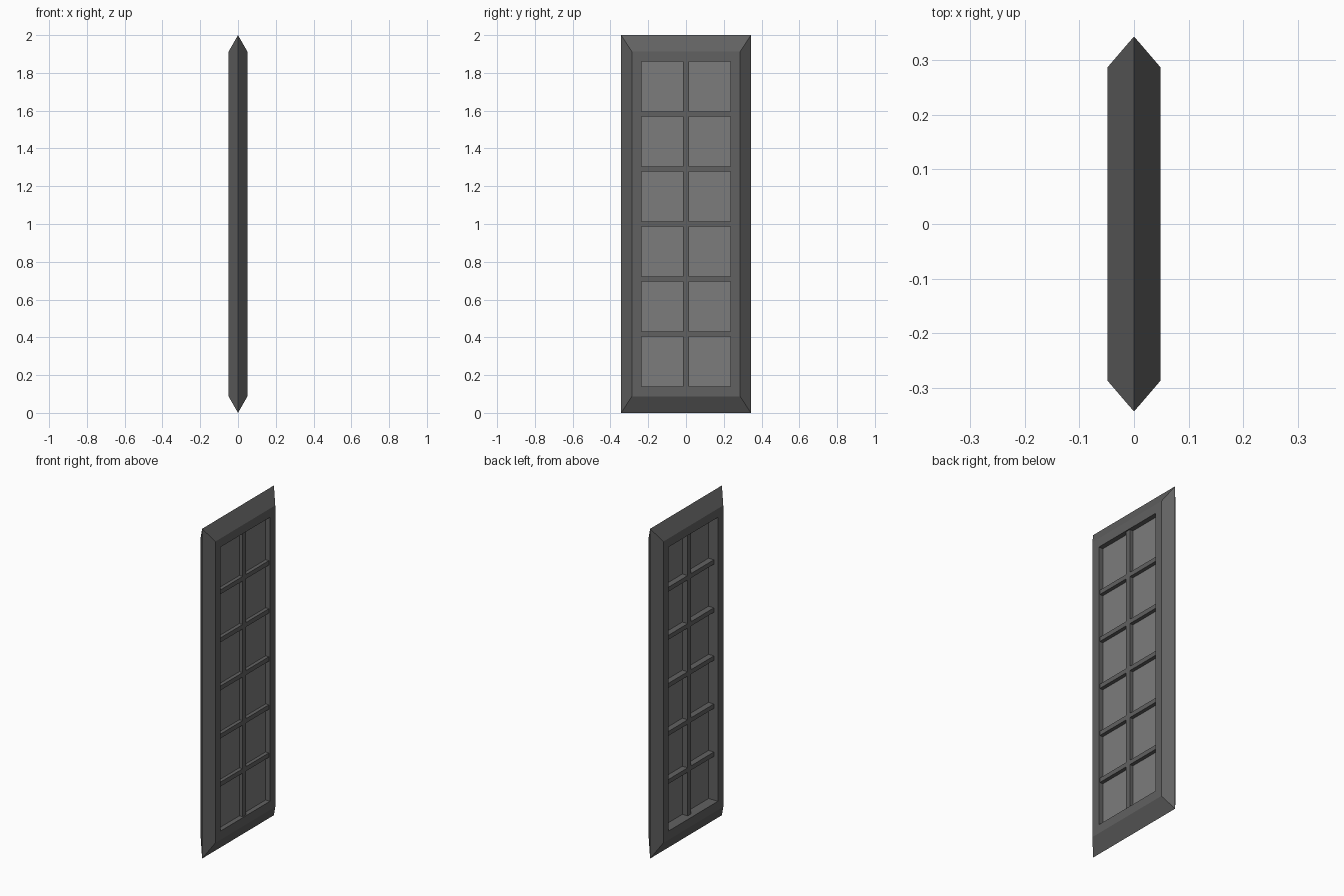
import bpy, bmesh

if "Cube" in bpy.data.objects:
    bpy.data.objects.remove(bpy.data.objects["Cube"])


def material(name, v):
    m = bpy.data.materials.new(name)
    m.diffuse_color = (v, v, v, 1)
    m.use_nodes = True
    m.node_tree.nodes["Principled BSDF"].inputs["Base Color"].default_value = m.diffuse_color
    return m


frame_grey = material("frame_grey", 0.12)
pane_grey = material("pane_grey", 0.2)


def add_object(name, bm, mat):
    bmesh.ops.recalc_face_normals(bm, faces=bm.faces)
    me = bpy.data.meshes.new(name)
    bm.to_mesh(me)
    bm.free()
    me.materials.append(mat)
    ob = bpy.data.objects.new(name, me)
    bpy.context.collection.objects.link(ob)
    return ob


def box(name, x, y, z, mat):
    bm = bmesh.new()
    bmesh.ops.create_cube(bm, size=1)
    for v in bm.verts:
        v.co = [lo + (c + 0.5) * (hi - lo) for c, (lo, hi) in zip(v.co, (x, y, z))]
    return add_object(name, bm, mat)


MID = 1.0                   # height of the window centre
OPEN_Y, OPEN_Z = 0.236, 0.861
BAR_X = (-0.022, 0.042)     # depth of the glazing bars

# Outer frame: one closed profile carried round the four mitred corners
profile = [(0.0, 0.344, 1.0), (0.049, 0.287, 0.914), (0.049, OPEN_Y, OPEN_Z),
           (-0.049, OPEN_Y, OPEN_Z), (-0.049, 0.287, 0.914)]
bm = bmesh.new()
rings = [[bm.verts.new((x, sy * hy, MID + sz * hz))
          for sy, sz in ((-1, -1), (1, -1), (1, 1), (-1, 1))]
         for x, hy, hz in profile]
for i, ring in enumerate(rings):
    nxt = rings[(i + 1) % len(rings)]
    for j in range(4):
        k = (j + 1) % 4
        bm.faces.new((ring[j], ring[k], nxt[k], nxt[j]))
add_object("window_frame", bm, frame_grey)

# Glass pane
box("glass_pane", (0.014, 0.020), (-OPEN_Y, OPEN_Y),
    (MID - OPEN_Z, MID + OPEN_Z), pane_grey)

# Upright glazing bar
HALF = 0.015
box("upright_bar", BAR_X, (-HALF, HALF), (MID - OPEN_Z, MID + OPEN_Z), frame_grey)

# Cross bars, in two halves that butt against the upright
for i in range(-2, 3):
    z = MID + i * 0.2915
    for side, y in (("left", (-OPEN_Y, -HALF)), ("right", (HALF, OPEN_Y))):
        box(f"cross_bar_{side}_{i + 3}", BAR_X, y, (z - 0.0135, z + 0.0135), frame_grey)
